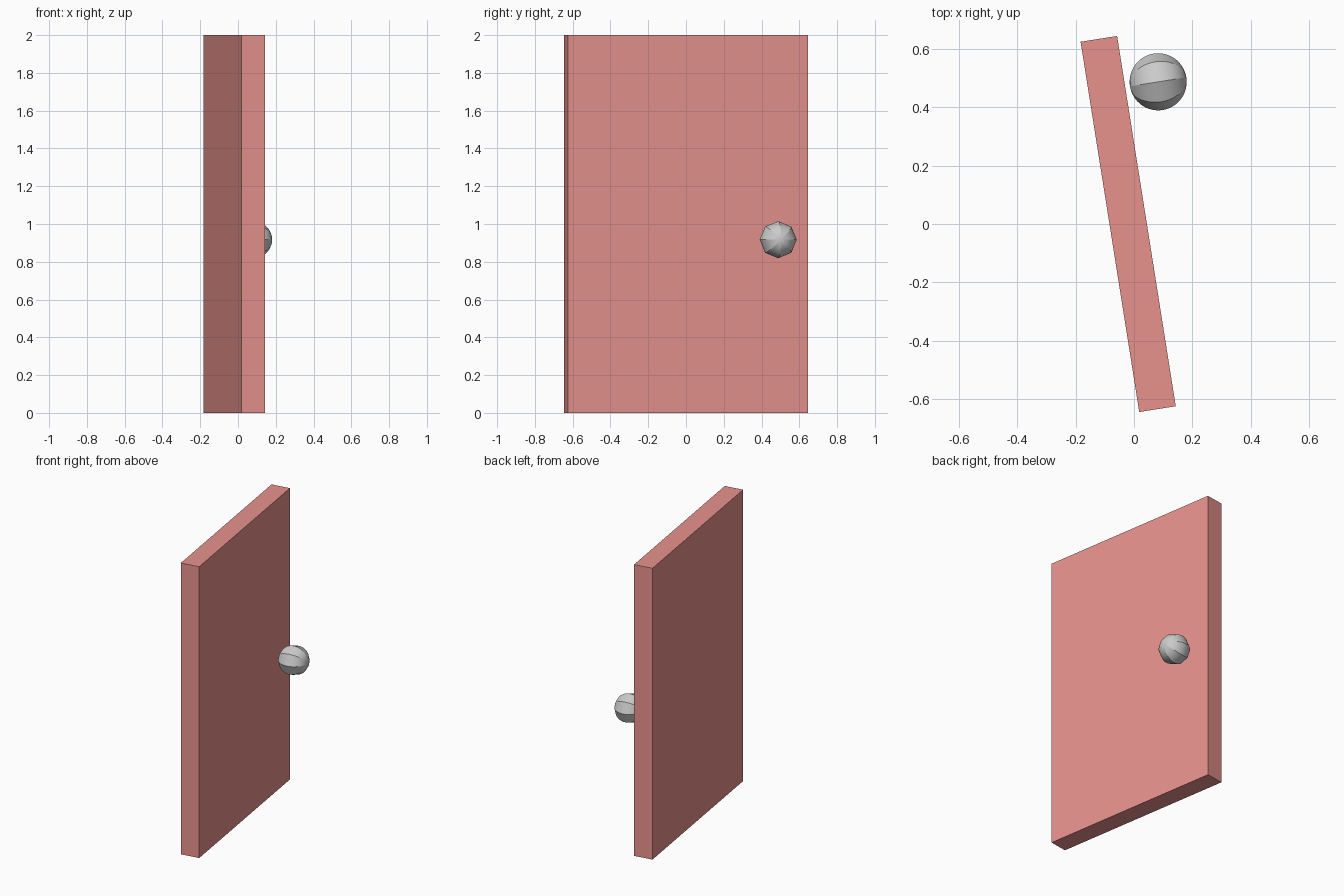
import bpy, math
from mathutils import Matrix

if "Cube" in bpy.data.objects:
    bpy.data.objects.remove(bpy.data.objects["Cube"])

# Shared frame: the open door is swung 9 degrees about z
swing = math.radians(9)
frame = Matrix.Translation((-0.02, 0, 0)) @ Matrix.Rotation(swing, 4, 'Z')

# Door panel
bpy.ops.mesh.primitive_cube_add(size=1)
door = bpy.context.object
door.name = "door_panel"
door.matrix_world = frame @ Matrix.Translation((0, 0, 1)) @ Matrix.Diagonal((0.127, 1.287, 2, 1))
red = bpy.data.materials.new("door_red")
red.diffuse_color = (0.8, 0.29, 0.27, 1)
red.use_nodes = True
red.node_tree.nodes["Principled BSDF"].inputs["Base Color"].default_value = red.diffuse_color
door.data.materials.append(red)

# Knob: eight-sided ball, poles pointing away from the door face
bpy.ops.mesh.primitive_uv_sphere_add(segments=8, ring_count=32, radius=0.098)
knob = bpy.context.object
knob.name = "door_knob"
knob.matrix_world = frame @ Matrix.Translation((0.178, 0.466, 0.917)) @ Matrix.Rotation(math.pi / 2, 4, 'Y')
